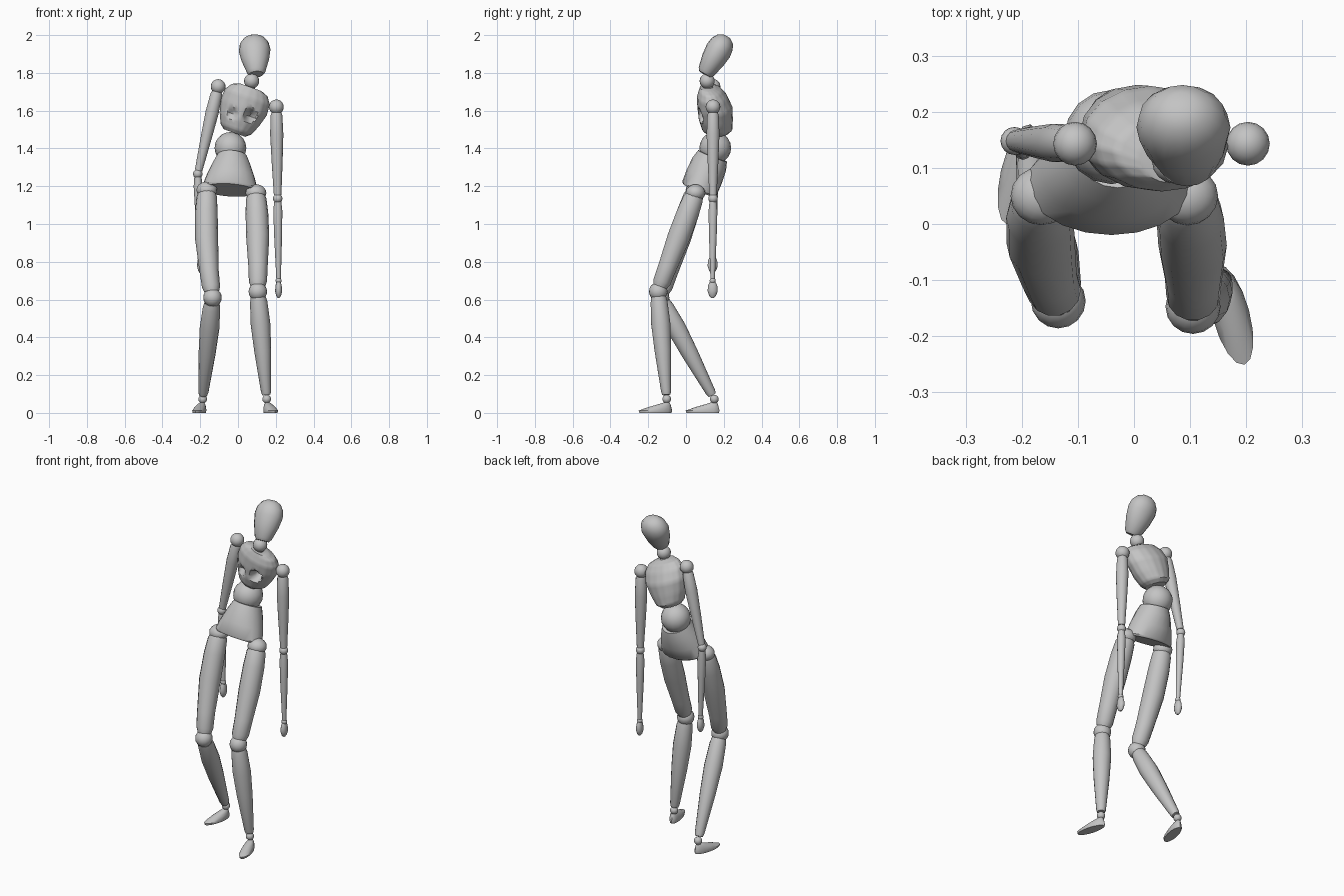
import bpy, bmesh, math
from mathutils import Vector, Matrix, Euler

cube = bpy.data.objects.get("Cube")
if cube:
    bpy.data.objects.remove(cube)

grey = bpy.data.materials.new("mannequin_grey")
grey.use_nodes = True
colour = (0.55, 0.55, 0.55, 1)
grey.diffuse_color = colour
grey.node_tree.nodes["Principled BSDF"].inputs["Base Color"].default_value = colour
parts = []


def finish(name, bm, matrix):
    bmesh.ops.recalc_face_normals(bm, faces=bm.faces)
    mesh = bpy.data.meshes.new(name)
    bm.to_mesh(mesh)
    bm.free()
    mesh.materials.append(grey)
    obj = bpy.data.objects.new(name, mesh)
    obj.matrix_world = matrix
    bpy.context.collection.objects.link(obj)
    parts.append(obj)
    return obj


def frame(place, tilt=(0, 0, 0)):
    turn = Euler([math.radians(a) for a in tilt]).to_matrix().to_4x4()
    return Matrix.Translation(place) @ turn


def ball(name, place, size):
    """Sphere or ellipsoid joint."""
    bm = bmesh.new()
    bmesh.ops.create_uvsphere(bm, u_segments=16, v_segments=10, radius=1)
    bmesh.ops.scale(bm, vec=size if isinstance(size, tuple) else (size,) * 3, verts=bm.verts)
    return finish(name, bm, Matrix.Translation(place))


def loft(name, rings, matrix, sides=16, shape=None):
    """Skin over elliptical rings given as (z, rx, ry, x offset, y offset)."""
    bm = bmesh.new()
    loops = []
    for z, rx, ry, ox, oy in rings:
        loops.append([bm.verts.new((ox + rx * math.cos(a), oy + ry * math.sin(a), z))
                      for a in (math.tau * i / sides for i in range(sides))])
    for low, high in zip(loops, loops[1:]):
        for i in range(sides):
            j = (i + 1) % sides
            bm.faces.new((low[i], low[j], high[j], high[i]))
    bm.faces.new(loops[0])
    bm.faces.new(loops[-1])
    if shape:
        shape(bm)
    return finish(name, bm, matrix)


def limb(name, start, end, profile, bow=0.0):
    """Tapered limb between two joints; profile holds (fraction, radius)."""
    start, end = Vector(start), Vector(end)
    axis = start - end
    turn = Vector((0, 0, 1)).rotation_difference(axis).to_matrix().to_4x4()
    rings = [(axis.length * (1 - t), r, r, bow * math.sin(math.pi * t), 0) for t, r in profile]
    return loft(name, rings, Matrix.Translation(end) @ turn, 14)


# Head, neck
loft("head", [(-0.116, 0.038, 0.033, 0, 0), (-0.1, 0.05, 0.046, 0, 0), (-0.03, 0.073, 0.063, 0, 0),
              (0.03, 0.084, 0.07, 0, 0), (0.07, 0.077, 0.064, 0, 0), (0.1, 0.055, 0.047, 0, 0),
              (0.116, 0.025, 0.022, 0, 0)], frame((0.09, 0.157, 1.893), (-30, -4, 0)))
ball("neck_ball", (0.072, 0.112, 1.757), 0.04)
limb("neck", (0.07, 0.112, 1.75), (0.055, 0.12, 1.69), [(0, 0.025), (0.5, 0.027), (1, 0.036)])


# Ribcage with hollows pressed into the front
def press_hollows(bm):
    bmesh.ops.subdivide_edges(bm, edges=bm.edges, cuts=3, use_grid_fill=True, smooth=0.6)
    for hx, hz, radius, depth in ((0.045, -0.09, 0.035, 0.08), (-0.045, -0.11, 0.03, 0.03)):
        for v in bm.verts:
            d = math.hypot(v.co.x - hx, v.co.z - hz) / radius
            if v.co.y < 0 and d < 1:
                v.co.y += depth * (1 - d * d)


loft("ribcage", [(0.052, 0.06, 0.04, 0, -0.03), (0.036, 0.1, 0.06, 0, -0.015), (0, 0.125, 0.08, 0, -0.005),
                 (-0.06, 0.13, 0.093, 0, 0.01), (-0.13, 0.11, 0.09, 0, 0.015),
                 (-0.185, 0.085, 0.08, 0, 0.022), (-0.205, 0.06, 0.06, 0, 0.022)],
     frame((0.05, 0.143, 1.675), (0, 19.5, 0)), 16, press_hollows)

# Waist, pelvis
ball("waist_ball", (-0.04, 0.155, 1.403), 0.084)
loft("pelvis", [(-0.1, 0.142, 0.09, 0, 0), (-0.09, 0.148, 0.098, 0, 0), (-0.02, 0.127, 0.1, 0, 0),
                (0.05, 0.1, 0.095, 0, 0), (0.095, 0.08, 0.082, 0, 0)],
     frame((-0.037, 0.105, 1.272), (-22, 4, 0)), 20)

# Arms
arms = {"left": ((0.203, 0.143, 1.62), (0.21, 0.143, 1.135), (0.215, 0.141, 0.7)),
        "right": ((-0.105, 0.143, 1.728), (-0.213, 0.148, 1.265), (-0.198, 0.141, 0.832))}
for side, (shoulder, elbow, wrist) in arms.items():
    ball(side + "_shoulder", shoulder, 0.039)
    limb(side + "_upper_arm", shoulder, elbow,
         [(0.04, 0.022), (0.09, 0.031), (0.3, 0.035), (0.6, 0.029), (0.96, 0.02)])
    ball(side + "_elbow", elbow, 0.025)
    limb(side + "_forearm", elbow, wrist,
         [(0.04, 0.019), (0.15, 0.024), (0.45, 0.021), (0.98, 0.012)])
    ball(side + "_wrist", wrist, 0.016)
    loft(side + "_hand", [(0.045, 0.01, 0.012, 0, 0), (0.02, 0.016, 0.024, 0, 0), (-0.01, 0.019, 0.027, 0, 0),
                          (-0.035, 0.013, 0.018, 0, 0), (-0.046, 0.005, 0.008, 0, 0)],
         frame(Vector(wrist) - Vector((0, 0, 0.045))), 12)

# Legs: hip, knee, ankle, foot centre, foot turn, sideways bow of the thigh
legs = {"left": ((0.095, 0.05, 1.165), (0.105, -0.147, 0.642), (0.152, -0.102, 0.073),
                 (0.173, -0.162, 0), 15, 0.005),
        "right": ((-0.165, 0.05, 1.18), (-0.135, -0.137, 0.61), (-0.187, 0.15, 0.073),
                  (-0.205, 0.088, 0), -13, -0.015)}
for side, (hip, knee, ankle, foot, turn, bow) in legs.items():
    ball(side + "_hip", hip, (0.055, 0.052, 0.045))
    limb(side + "_thigh", hip, knee,
         [(0.02, 0.045), (0.06, 0.054), (0.2, 0.06), (0.45, 0.061), (0.75, 0.051), (0.9, 0.048), (0.95, 0.038)], bow)
    ball(side + "_knee", knee, 0.049)
    limb(side + "_shin", knee, ankle,
         [(0.05, 0.04), (0.1, 0.046), (0.3, 0.052), (0.55, 0.045), (0.93, 0.027), (0.96, 0.022)])
    ball(side + "_ankle", ankle, 0.023)
    loft(side + "_foot", [(0, 0.03, 0.088, 0, 0), (0.012, 0.033, 0.092, 0, 0), (0.03, 0.028, 0.064, 0, 0.023),
                          (0.045, 0.02, 0.035, 0, 0.048), (0.054, 0.012, 0.018, 0, 0.06)],
         frame(foot, (0, 0, turn)))

# Smooth shading with crisp rims
bpy.ops.object.select_all(action="DESELECT")
for obj in parts:
    obj.select_set(True)
bpy.context.view_layer.objects.active = parts[0]
bpy.ops.object.shade_smooth_by_angle(angle=math.radians(40))
